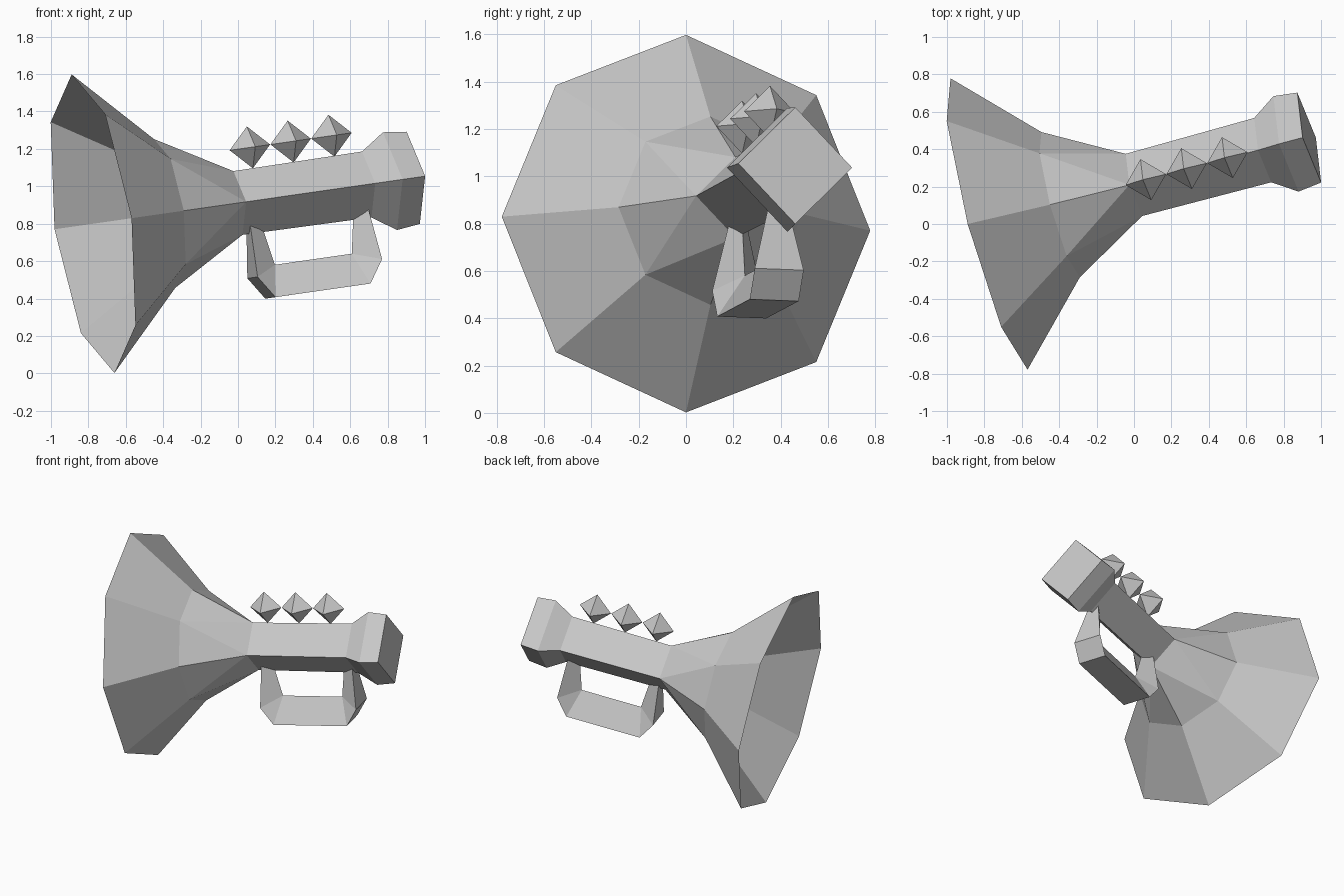
import bpy, bmesh, math
from mathutils import Vector, Matrix

if "Cube" in bpy.data.objects:
    bpy.data.objects.remove(bpy.data.objects["Cube"])

# Tilted frame: X runs mouth to rear cap, Y sideways, Z up from the body
origin = Vector((-0.775, 0, 0.80))
along = Vector((0.956, 0.258, 0.137)).normalized()
up = Vector((-0.142, 0, 0.990))
up = (up - along * up.dot(along)).normalized()
side = up.cross(along)
frame = Matrix.Translation(origin) @ Matrix((along, side, up)).transposed().to_4x4()

grey = bpy.data.materials.new("plain_grey")
grey.diffuse_color = (0.58, 0.58, 0.58, 1)
grey.use_nodes = True
grey.node_tree.nodes["Principled BSDF"].inputs["Base Color"].default_value = grey.diffuse_color


def finish(name, bm):
    bmesh.ops.recalc_face_normals(bm, faces=bm.faces)
    bm.transform(frame)
    me = bpy.data.meshes.new(name)
    bm.to_mesh(me)
    bm.free()
    me.materials.append(grey)
    ob = bpy.data.objects.new(name, me)
    bpy.context.collection.objects.link(ob)
    return ob


def ring(bm, s, r, n):
    return [bm.verts.new((s, r * math.sin(i * math.tau / n), r * math.cos(i * math.tau / n)))
            for i in range(n)]


def bridge(bm, a, b):
    n = len(a)
    for i in range(n):
        j = (i + 1) % n
        # skip the repeated corner where two stations share a vertex
        face = list(dict.fromkeys((a[i], a[j], b[j], b[i])))
        if len(face) > 2 and not bm.faces.get(face):
            bm.faces.new(face)


# Horn: open eight-sided bell, square body and flared rear cap
bm = bmesh.new()
rim = ring(bm, 0.0, 0.806, 8)
throat = ring(bm, 0.40, 0.402, 8)
bridge(bm, rim, throat)
squares = [ring(bm, s, r, 4) for s, r in
           ((0.81, 0.172), (1.53, 0.178), (1.66, 0.264), (1.79, 0.249))]
neck = squares[0]
for i in range(4):  # eight sides down to four
    p, q, r = throat[2 * i], throat[2 * i + 1], throat[(2 * i + 2) % 8]
    c, d = neck[i], neck[(i + 1) % 4]
    for tri in ((p, q, c), (q, d, c), (q, r, d)):
        bm.faces.new(tri)
for a, b in zip(squares, squares[1:]):
    bridge(bm, a, b)
bm.faces.new(squares[-1])
finish("horn", bm)

# Handle: triangular section with a sharp inner edge, mirrored about its middle
bm = bmesh.new()
mid = 1.179
inner_pts = [(0.263, -0.10), (0.215, -0.355)]
outer_pts = [(0.328, -0.10, 0.034), (0.348, -0.406, 0.107), (0.266, -0.527, 0.107)]
stations = []
for sgn in (-1, 1):
    inner = [bm.verts.new((mid + sgn * d, 0, z)) for d, z in inner_pts]
    half = []
    for k, (d, z, w) in enumerate(outer_pts):
        half.append([inner[min(k, 1)],
                     bm.verts.new((mid + sgn * d, -w, z)),
                     bm.verts.new((mid + sgn * d, w, z))])
    stations += half if sgn < 0 else half[::-1]
for a, b in zip(stations, stations[1:]):
    bridge(bm, a, b)
bm.faces.new(stations[0])
bm.faces.new(stations[-1])
finish("handle", bm)

# Valves: three octahedra balanced on the top ridge
for k in range(3):
    bm = bmesh.new()
    r, c = 0.113, Vector((0.919 + 0.228 * k, 0, 0.285))
    belt = [bm.verts.new(c + Vector(p) * r) for p in
            ((1, 0, 0), (0, 1, 0), (-1, 0, 0), (0, -1, 0))]
    for z in (-r, r):
        tip = bm.verts.new(c + Vector((0, 0, z)))
        for i in range(4):
            bm.faces.new((belt[i], belt[(i + 1) % 4], tip))
    finish(f"valve_{k + 1}", bm)
